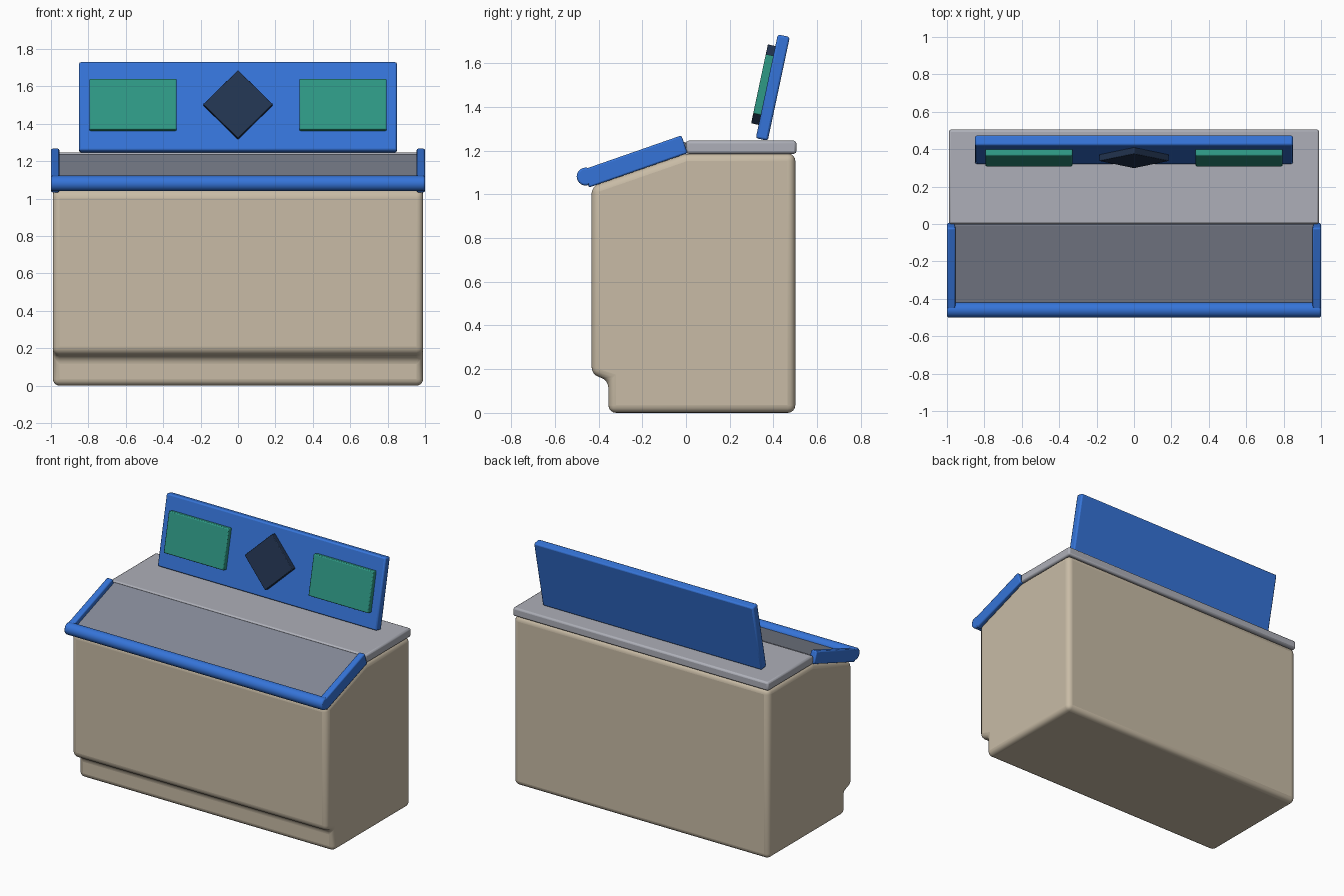
import bpy
import bmesh
from math import radians, pi
from mathutils import Matrix, Vector

if "Cube" in bpy.data.objects:
    bpy.data.objects.remove(bpy.data.objects["Cube"], do_unlink=True)


def material(name, rgb):
    m = bpy.data.materials.new(name)
    m.use_nodes = True
    m.diffuse_color = (*rgb, 1)
    m.node_tree.nodes["Principled BSDF"].inputs["Base Color"].default_value = (*rgb, 1)
    return m


BEIGE = material("beige", (0.58, 0.50, 0.38))
LIGHT_GREY = material("light grey", (0.42, 0.43, 0.48))
DARK_GREY = material("dark grey", (0.23, 0.25, 0.31))
BLUE = material("blue", (0.036, 0.175, 0.69))
GREEN = material("green", (0.028, 0.32, 0.235))
NAVY = material("navy", (0.016, 0.034, 0.08))


def finish(name, bm, mat, bevel, segments=2, matrix=Matrix()):
    """Turn a bmesh into a bevelled, smooth-shaded object."""
    bmesh.ops.recalc_face_normals(bm, faces=bm.faces)
    mesh = bpy.data.meshes.new(name)
    bm.to_mesh(mesh)
    bm.free()
    mesh.materials.append(mat)
    ob = bpy.data.objects.new(name, mesh)
    bpy.context.collection.objects.link(ob)
    ob.matrix_world = matrix
    mod = ob.modifiers.new("Rounded edges", 'BEVEL')
    mod.width, mod.segments = bevel, segments
    mod.limit_method, mod.angle_limit = 'ANGLE', radians(15)
    bpy.ops.object.select_all(action='DESELECT')
    ob.select_set(True)
    bpy.context.view_layer.objects.active = ob
    bpy.ops.object.shade_smooth_by_angle(angle=radians(35))
    return ob


def box(name, size, centre, mat, bevel, tilt=0.0, base=Matrix(), spin=0.0):
    """Box tilted about x, optionally spun about y within a base frame."""
    bm = bmesh.new()
    bmesh.ops.create_cube(bm, size=1)
    bmesh.ops.scale(bm, vec=size, verts=bm.verts)
    m = (base @ Matrix.Translation(centre) @ Matrix.Rotation(radians(tilt), 4, 'X')
         @ Matrix.Rotation(radians(spin), 4, 'Y'))
    return finish(name, bm, mat, bevel, 2, m)


# Cabinet body: side profile (y, z) with toe recess and sloped front top
profile = [(-0.355, 0), (0.5, 0), (0.5, 1.187), (0, 1.187),
           (-0.432, 1.037), (-0.432, 0.175), (-0.355, 0.15)]
bm = bmesh.new()
side = bm.faces.new([bm.verts.new((-0.99, y, z)) for y, z in profile])
ext = bmesh.ops.extrude_face_region(bm, geom=[side])
bmesh.ops.translate(bm, vec=(1.98, 0, 0),
                    verts=[v for v in ext["geom"] if isinstance(v, bmesh.types.BMVert)])
finish("cabinet_body", bm, BEIGE, 0.035, 4)

# Flat counter at the back, sloped tray in front
SLOPE = 19.2
box("counter_top", (1.98, 0.505, 0.06), (0, 0.2525, 1.215), LIGHT_GREY, 0.012)
box("sloped_tray", (1.92, 0.455, 0.05), (0, -0.21, 1.142), DARK_GREY, 0.004, SLOPE)

# Side rails and rounded front rail
for label, s in (("left", 1), ("right", -1)):
    box(label + "_rail", (0.045, 0.478, 0.086), (s * 0.9775, -0.2325, 1.15),
        BLUE, 0.008, SLOPE)
bm = bmesh.new()
bmesh.ops.create_cone(bm, cap_ends=True, segments=24, radius1=0.041, radius2=0.041,
                      depth=2.0, matrix=Matrix.Rotation(pi / 2, 4, 'Y'))
front_rail = finish("front_rail", bm, BLUE, 0.008, 2,
                    Matrix.Translation((0, -0.459, 1.081)))
front_rail.modifiers["Rounded edges"].angle_limit = radians(40)

# Leaning sign board with its raised panels
board = Matrix.Translation(Vector((0, 0.397, 1.488))) @ Matrix.Rotation(radians(-12), 4, 'X')
box("sign_board", (1.7, 0.056, 0.485), (0, 0, 0), BLUE, 0.01, base=board)
for label, s in (("left", 1), ("right", -1)):
    box(label + "_sign_panel", (0.465, 0.04, 0.278), (s * 0.5615, -0.043, 0.004),
        GREEN, 0.006, base=board)
box("sign_diamond", (0.263, 0.04, 0.263), (0, -0.043, 0.004), NAVY, 0.004,
    base=board, spin=45)
